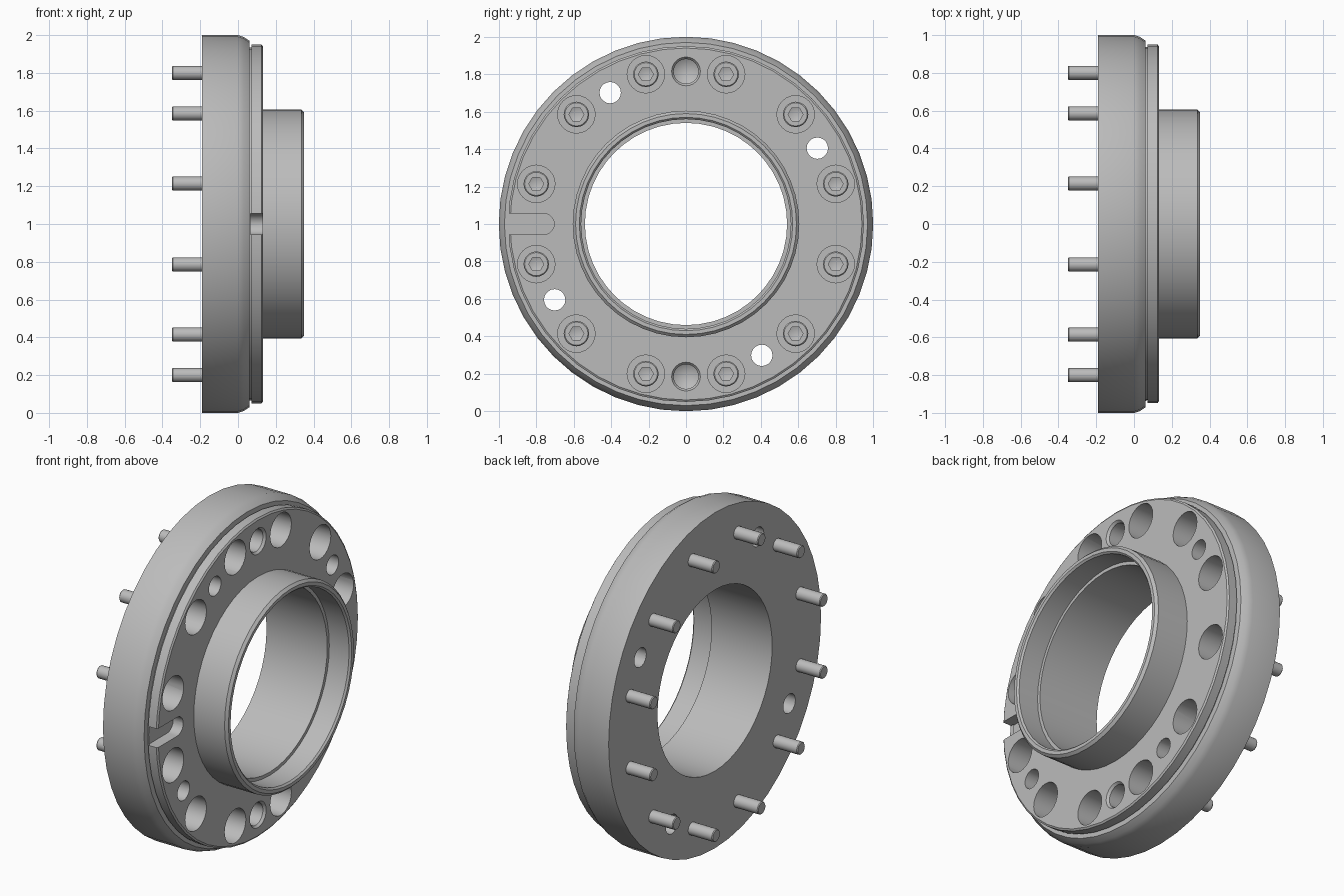
import bpy, bmesh, math
from mathutils import Matrix, Vector

cube = bpy.data.objects.get("Cube")
if cube:
    bpy.data.objects.remove(cube, do_unlink=True)

steel = bpy.data.materials.new("plain grey steel")
steel.use_nodes = True
GREY = (0.5, 0.5, 0.5, 1)
steel.diffuse_color = GREY
steel.node_tree.nodes["Principled BSDF"].inputs["Base Color"].default_value = GREY


def polar(radius, degrees):
    a = math.radians(degrees)
    return radius * math.cos(a), radius * math.sin(a)


def lathe(bm, profile, sides, centre=(0, 0), closed=False):
    """Revolve (x, radius) points around an axis parallel to x."""
    cy, cz = centre
    verts = [bm.verts.new((x, cy + r, cz)) for x, r in profile]
    pairs = list(zip(verts, verts[1:]))
    if closed:
        pairs.append((verts[-1], verts[0]))
    edges = [bm.edges.new(p) for p in pairs]
    bmesh.ops.spin(bm, geom=verts + edges, cent=(0, cy, cz), axis=(1, 0, 0),
                   angle=math.tau, steps=sides, use_merge=False)
    bmesh.ops.remove_doubles(bm, verts=bm.verts, dist=0.0005)


def make(name, bm, height=1.0):
    bmesh.ops.recalc_face_normals(bm, faces=bm.faces)
    mesh = bpy.data.meshes.new(name)
    bm.to_mesh(mesh)
    bm.free()
    mesh.materials.append(steel)
    ob = bpy.data.objects.new(name, mesh)
    ob.location.z = height
    bpy.context.collection.objects.link(ob)
    return ob


def activate(ob):
    bpy.ops.object.select_all(action='DESELECT')
    ob.select_set(True)
    bpy.context.view_layer.objects.active = ob


def carve(ob, cutter):
    """Subtract the cutter, then smooth the curved faces."""
    mod = ob.modifiers.new("cut", 'BOOLEAN')
    mod.operation = 'DIFFERENCE'
    mod.solver = 'EXACT'
    mod.object = cutter
    activate(ob)
    bpy.ops.object.modifier_apply(modifier=mod.name)
    bpy.data.objects.remove(cutter, do_unlink=True)
    bpy.ops.object.shade_smooth_by_angle(angle=math.radians(25))


# Flanged ring with raised face and hub, as one closed section
bm = bmesh.new()
lathe(bm, [(-0.19, 0.54), (-0.19, 1.0), (0.0, 1.0), (0.03, 0.99), (0.06, 0.97),
           (0.06, 0.935), (0.072, 0.935), (0.072, 0.95), (0.125, 0.95),
           (0.132, 0.94), (0.132, 0.605), (0.335, 0.605), (0.35, 0.59),
           (0.35, 0.57), (0.34, 0.56), (0.21, 0.56), (0.21, 0.54)],
      48, closed=True)
flange = make("flange_ring", bm)

# Holes: counterbores, through holes, blind drilled holes
SCREW_ANGLES = range(15, 360, 30)
BOLT_CIRCLE = 0.828
bm = bmesh.new()
for a in SCREW_ANGLES:
    lathe(bm, [(-0.08, 0), (-0.08, 0.1), (0.2, 0.1), (0.2, 0)], 24,
          polar(BOLT_CIRCLE, a))
for a in range(30, 360, 90):
    lathe(bm, [(-0.3, 0), (-0.3, 0.057), (0.2, 0.057), (0.2, 0)], 20,
          polar(0.81, a))
for a in (90, 270):
    lathe(bm, [(-0.12, 0), (-0.08, 0.066), (0.118, 0.066), (0.132, 0.077),
               (0.2, 0.077), (0.2, 0)], 24, polar(0.815, a))

# Round-ended key slot on the front edge
HALF = 0.056
outline = [(-1.1, HALF), (-1.1, -HALF)]
for i in range(11):
    dy, dz = polar(HALF, -90 + 18 * i)
    outline.append((-0.76 + dy, dz))
slot = bm.faces.new([bm.verts.new((0.066, y, z)) for y, z in outline])
top = bmesh.ops.extrude_face_region(bm, geom=[slot], use_keep_orig=True)
bmesh.ops.translate(bm, vec=(0.15, 0, 0),
                    verts=[v for v in top["geom"] if isinstance(v, bmesh.types.BMVert)])
carve(flange, make("hole_cutter", bm))

# Socket-head screw, then copies around the bolt circle
bm = bmesh.new()
lathe(bm, [(-0.35, 0), (-0.35, 0.033), (-0.345, 0.037), (-0.08, 0.037),
           (-0.08, 0.068), (-0.006, 0.068), (0.0, 0.062), (0.0, 0)], 20)
screw = make("screw_1", bm)
bm = bmesh.new()
lathe(bm, [(-0.055, 0), (-0.04, 0.04), (0.05, 0.04), (0.05, 0)], 6)
carve(screw, make("socket_cutter", bm))

for i, a in enumerate(SCREW_ANGLES):
    ob = screw
    if i:
        ob = screw.copy()
        ob.name = f"screw_{i + 1}"
        bpy.context.collection.objects.link(ob)
    y, z = polar(BOLT_CIRCLE, a)
    ob.location = (0, y, 1 + z)
